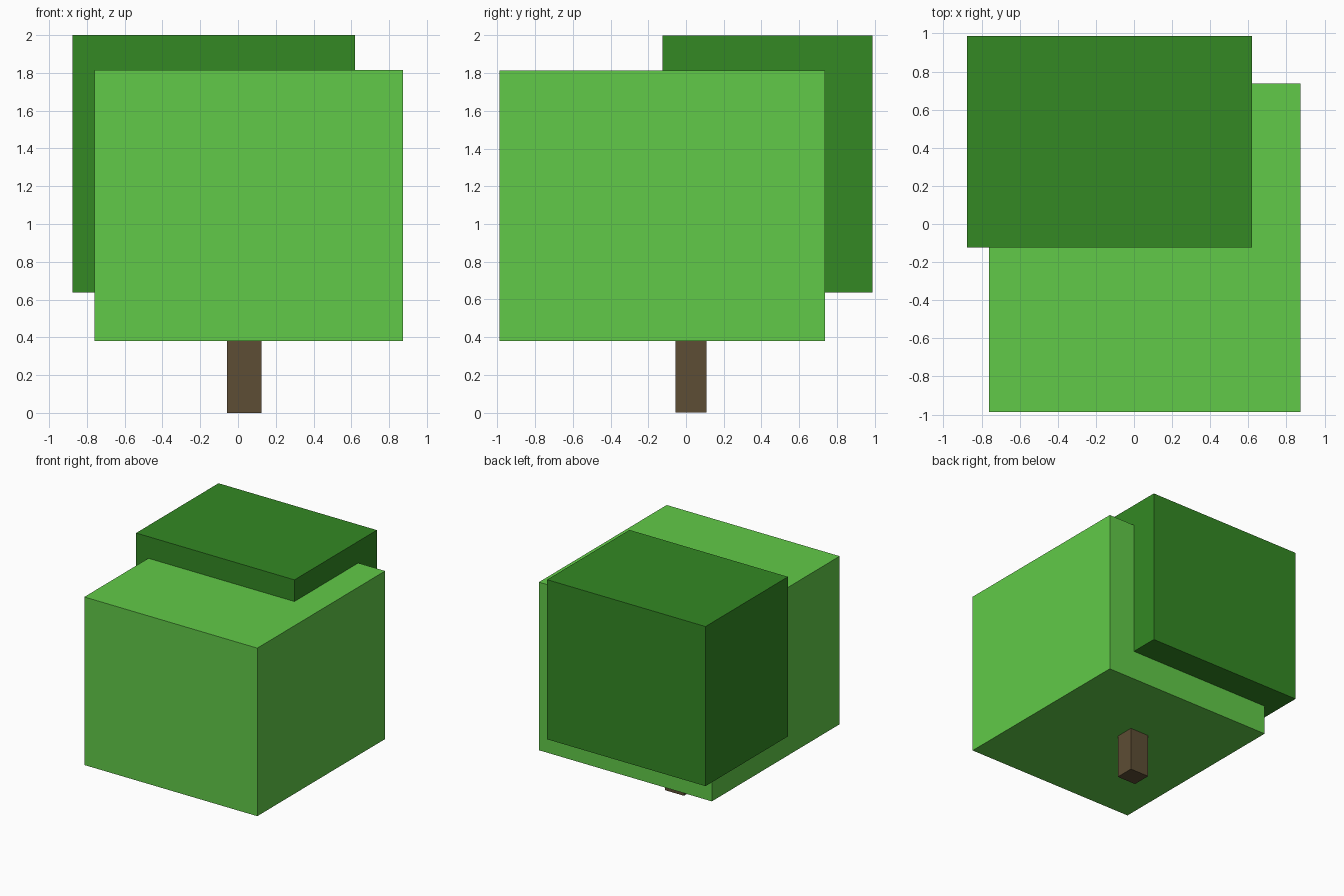
import bpy
import bmesh
from mathutils import Vector

if "Cube" in bpy.data.objects:
    bpy.data.objects.remove(bpy.data.objects["Cube"])


def material(name, color):
    mat = bpy.data.materials.new(name)
    mat.diffuse_color = (*color, 1)
    mat.use_nodes = True
    mat.node_tree.nodes["Principled BSDF"].inputs["Base Color"].default_value = mat.diffuse_color
    return mat


def box(name, low, high, mat):
    """Axis-aligned box between two opposite corners."""
    low, high = Vector(low), Vector(high)
    bm = bmesh.new()
    bmesh.ops.create_cube(bm, size=1)
    bmesh.ops.scale(bm, vec=high - low, verts=bm.verts)
    mesh = bpy.data.meshes.new(name)
    bm.to_mesh(mesh)
    bm.free()
    mesh.materials.append(mat)
    obj = bpy.data.objects.new(name, mesh)
    obj.location = (low + high) / 2
    bpy.context.collection.objects.link(obj)
    return obj


bark = material("bark", (0.11, 0.075, 0.035))
light_leaf = material("light_leaf", (0.12, 0.59, 0.065))
dark_leaf = material("dark_leaf", (0.033, 0.25, 0.017))

# Trunk, tucked slightly into the foliage
box("trunk", (-0.057, -0.056, 0), (0.124, 0.109, 0.40), bark)

# Two overlapping foliage blocks
box("front_foliage", (-0.76, -0.988, 0.38), (0.874, 0.737, 1.815), light_leaf)
box("back_foliage", (-0.876, -0.124, 0.637), (0.62, 0.988, 2.0), dark_leaf)
